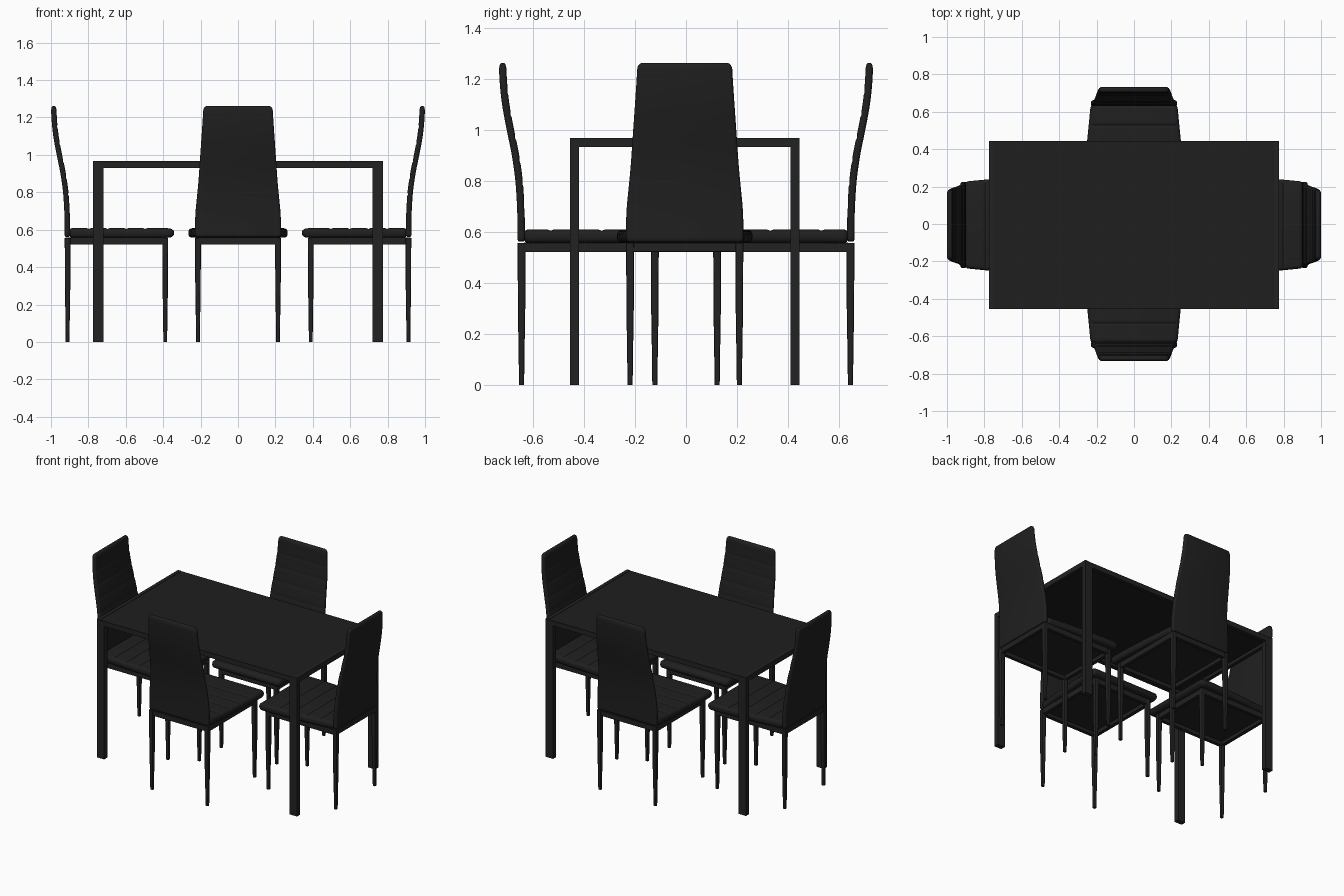
import bpy, math
from mathutils import Vector

if "Cube" in bpy.data.objects:
    bpy.data.objects.remove(bpy.data.objects["Cube"])


def material(name, v):
    m = bpy.data.materials.new(name)
    m.diffuse_color = (v, v, v, 1)
    m.use_nodes = True
    m.node_tree.nodes["Principled BSDF"].inputs["Base Color"].default_value = m.diffuse_color
    return m


METAL = material("black metal", 0.016)
LEATHER = material("black leather", 0.014)
GLASS = material("black glass", 0.013)


def make(name, verts, faces, mat, smooth=True):
    me = bpy.data.meshes.new(name)
    me.from_pydata(verts, [], faces)
    me.materials.append(mat)
    ob = bpy.data.objects.new(name, me)
    bpy.context.collection.objects.link(ob)
    if smooth:
        bpy.ops.object.select_all(action='DESELECT')
        ob.select_set(True)
        bpy.context.view_layer.objects.active = ob
        bpy.ops.object.shade_smooth_by_angle(angle=math.radians(40))
    return ob


def box(name, x0, x1, y0, y1, z0, z1, mat):
    v = [(x, y, z) for x in (x0, x1) for y in (y0, y1) for z in (z0, z1)]
    f = [(0, 1, 3, 2), (4, 6, 7, 5), (0, 4, 5, 1), (2, 3, 7, 6), (0, 2, 6, 4), (1, 5, 7, 3)]
    return make(name, v, f, mat, False)


def rounded(a0, a1, b0, b1, r, n=4):
    """Rounded rectangle outline in the plane (a, b), counter-clockwise."""
    r = min(r, (a1 - a0) * .499, (b1 - b0) * .499)
    pts = []
    for k, (a, b) in enumerate([(a1 - r, b1 - r), (a0 + r, b1 - r), (a0 + r, b0 + r), (a1 - r, b0 + r)]):
        for i in range(n + 1):
            t = math.pi / 2 * (k + i / n)
            pts.append((a + r * math.cos(t), b + r * math.sin(t)))
    return pts


def loft(name, rings, mat):
    n = len(rings[0])
    verts = [p for r in rings for p in r]
    faces = [(j * n + i, j * n + (i + 1) % n, (j + 1) * n + (i + 1) % n, (j + 1) * n + i)
             for j in range(len(rings) - 1) for i in range(n)]
    faces += [tuple(reversed(range(n))), tuple(range(len(verts) - n, len(verts)))]
    return make(name, verts, faces, mat)


def lerp(table, t):
    for (t0, v0), (t1, v1) in zip(table, table[1:]):
        if t <= t1:
            s = max(0, (t - t0) / (t1 - t0))
            return v0 + (v1 - v0) * s
    return table[-1][1]


def smooth_lerp(table, t, h=.04):
    return sum(lerp(table, t + h * k / 4) for k in range(-4, 5)) / 9


def groove(t, lines, depth):
    return depth * max(0, 1 - min(abs(t - g) for g in lines) / .009)


# ---- Table ----
TY = -0.005
X, Y, TOP = 0.775, 0.449, 0.968
for sx in (-1, 1):
    for sy in (-1, 1):
        xs = sorted((sx * X, sx * (X - .057)))
        ys = sorted((TY + sy * Y, TY + sy * (Y - .035)))
        box("table_leg", *xs, *ys, 0, TOP - .035, METAL)
    xs = sorted((sx * X, sx * (X - .025)))
    box("table_end_rail", *xs, TY - Y, TY + Y, TOP - .035, TOP, METAL)
for sy in (-1, 1):
    ys = sorted((TY + sy * Y, TY + sy * (Y - .03)))
    box("table_side_rail", -X + .025, X - .025, *ys, TOP - .037, TOP - .008, METAL)
box("table_top", -X + .025, X - .025, TY - Y, TY + Y, TOP - .012, TOP - .002, GLASS)

# ---- One chair, its back towards -y ----
parts = []

# Curved padded back with cross grooves on the inner face
curve = [(.5, -.645), (.68, -.646), (.8, -.653), (.9, -.667), (1.0, -.688), (1.1, -.707), (1.2, -.717), (1.4, -.720)]
width = [(.5, .231), (.68, .229), (.85, .212), (1.2, .188), (1.4, .178)]
lines = [.70, .79, .88, .97, 1.06, 1.15]
levels = [(.562, .008), (.566, .003), (.572, 0)]
levels += [(.58 + .009 * i, 0) for i in range(74)]
levels += [(1.248, .002), (1.255, .006), (1.259, .011), (1.261, .015)]
rings = []
for z, inset in levels:
    c, w = smooth_lerp(curve, z), smooth_lerp(width, z) - inset
    t = .0145 - inset * .6
    g = groove(z, lines, .004)
    rings.append([(x, y, z) for x, y in rounded(-w, w, c - t, c + t - g, .012)])
parts.append(loft("chair_back", rings, LEATHER))

# Padded seat, wider at the front, with cross grooves on top
rings = []
depths = [(-.634, .012), (-.630, .004), (-.622, 0)] + [(-.61 + .01 * i, 0) for i in range(51)]
depths += [(-.096, .001), (-.086, .005), (-.079, .011), (-.075, .019)]
for y, inset in depths:
    w = lerp([(-.634, .232), (-.45, .25), (-.2, .264), (-.075, .266)], y) - inset
    g = groove(y, [-.53, -.43, -.33, -.23], .004)
    rings.append([(x, y, z) for x, z in reversed(rounded(-w, w, .557 + inset, .608 - inset - g, .02))])
parts.append(loft("chair_seat", rings, LEATHER))

# Tapered legs
for x in (-.214, .214):
    for y, name in ((-.644, "back_leg"), (-.122, "front_leg")):
        rings = []
        for z, h in ((0, .010), (.12, .0115), (.3, .0145), (.556, .0155)):
            rings.append([(a, b, z) for a, b in rounded(x - h, x + h, y - h, y + h, .006, 2)])
        parts.append(loft(name, rings, METAL))

# Seat frame bars and the board under the cushion
for s in (-1, 1):
    xs = sorted((s * .226, s * .202))
    parts.append(box("seat_side_bar", *xs, -.635, -.13, .52, .557, METAL))
parts.append(box("seat_back_bar", -.21, .21, -.656, -.632, .522, .557, METAL))
parts.append(box("seat_front_bar", -.21, .21, -.134, -.110, .52, .557, METAL))
parts.append(box("seat_board", -.205, .205, -.635, -.12, .546, .558, METAL))

# ---- Turn copies around the table ----
for angle, out, shift, side in ((180, 0, 0, "rear"), (-90, .267, TY, "left"), (90, .267, TY, "right")):
    a = math.radians(angle)
    for p in parts:
        c = p.copy()
        c.name = side + "_" + p.name.split(".")[0]
        d = Vector((math.sin(a), -math.cos(a), 0)) * out
        c.location = d + Vector((0, shift, 0))
        c.rotation_euler = (0, 0, a)
        bpy.context.collection.objects.link(c)
